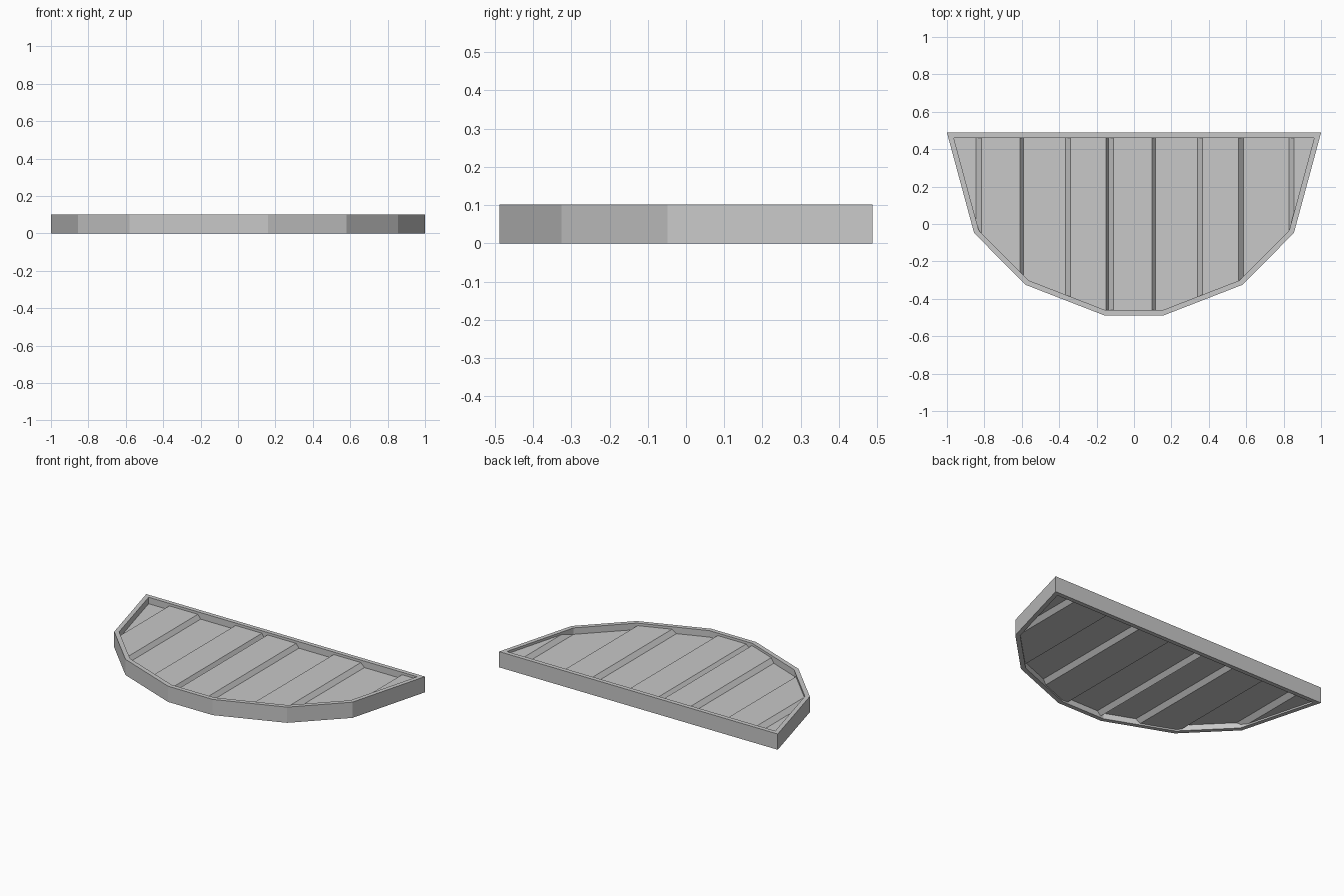
import bpy
import bmesh
from mathutils import Vector

old = bpy.data.objects.get("Cube")
if old:
    bpy.data.objects.remove(old, do_unlink=True)

HEIGHT = 0.102
RIM = 0.028
THICK = 0.05
HIGH, LOW = 0.086, 0.06

grey = bpy.data.materials.new("plain grey")
grey.use_nodes = True
colour = (0.58, 0.58, 0.58, 1)
grey.diffuse_color = colour
grey.node_tree.nodes["Principled BSDF"].inputs["Base Color"].default_value = colour

# Half outline mirrored into the full one, counter-clockwise from above
half = [(0.16, -0.488), (0.58, -0.325), (0.855, -0.048), (1.0, 0.488)]
outline = [Vector(p) for p in half] + [Vector((-x, y)) for x, y in reversed(half)]
count = len(outline)


def normal(a, b):
    """Outward direction of an outline edge."""
    d = (b - a).normalized()
    return Vector((d.y, -d.x))


def inset(points, amount):
    """Move every outline edge inward by the same amount."""
    result = []
    for i, p in enumerate(points):
        n1 = normal(points[i - 1], p)
        n2 = normal(p, points[(i + 1) % count])
        result.append(p - (n1 + n2) * amount / (1 + n1.dot(n2)))
    return result


def finish(bm, name):
    mesh = bpy.data.meshes.new(name)
    bm.to_mesh(mesh)
    bm.free()
    mesh.materials.append(grey)
    bpy.context.collection.objects.link(bpy.data.objects.new(name, mesh))


# Rim: four rings of points joined into a hollow band
bm = bmesh.new()
inner = inset(outline, RIM)
rings = [[bm.verts.new((p.x, p.y, z)) for p in pts]
         for pts, z in ((outline, 0), (outline, HEIGHT), (inner, HEIGHT), (inner, 0))]
for r in range(4):
    a, b = rings[r], rings[(r + 1) % 4]
    for i in range(count):
        j = (i + 1) % count
        bm.faces.new((a[i], a[j], b[j], b[i]))
bmesh.ops.recalc_face_normals(bm, faces=bm.faces)
finish(bm, "rim")

# Panel of high and low boards: each slope is start x, end x, next height
slopes = [(-0.845, -0.815, HIGH), (-0.61, -0.59, LOW), (-0.365, -0.34, HIGH),
          (-0.15, -0.135, LOW), (-0.135, -0.11, HIGH), (0.095, 0.115, LOW),
          (0.34, 0.365, HIGH), (0.56, 0.585, LOW), (0.83, 0.855, HIGH)]
profile = [(-1.0, LOW)]
for x0, x1, z in slopes:
    if x0 > profile[-1][0]:
        profile.append((x0, profile[-1][1]))
    profile.append((x1, z))
profile.append((1.0, HIGH))

bm = bmesh.new()
for drop in (0, THICK):
    front, back = [[bm.verts.new((x, y, z - drop)) for x, z in profile] for y in (-0.5, 0.5)]
    for i in range(len(profile) - 1):
        corners = (front[i], front[i + 1], back[i + 1], back[i])
        bm.faces.new(corners[::-1] if drop else corners)

# Trim the panel so its edges end inside the rim
trim = inset(outline, RIM * 0.5)
for i, p in enumerate(trim):
    n = normal(p, trim[(i + 1) % count])
    bmesh.ops.bisect_plane(bm, geom=bm.verts[:] + bm.edges[:] + bm.faces[:],
                           plane_co=p.to_3d(), plane_no=n.to_3d(), clear_outer=True)
finish(bm, "stepped_panel")
